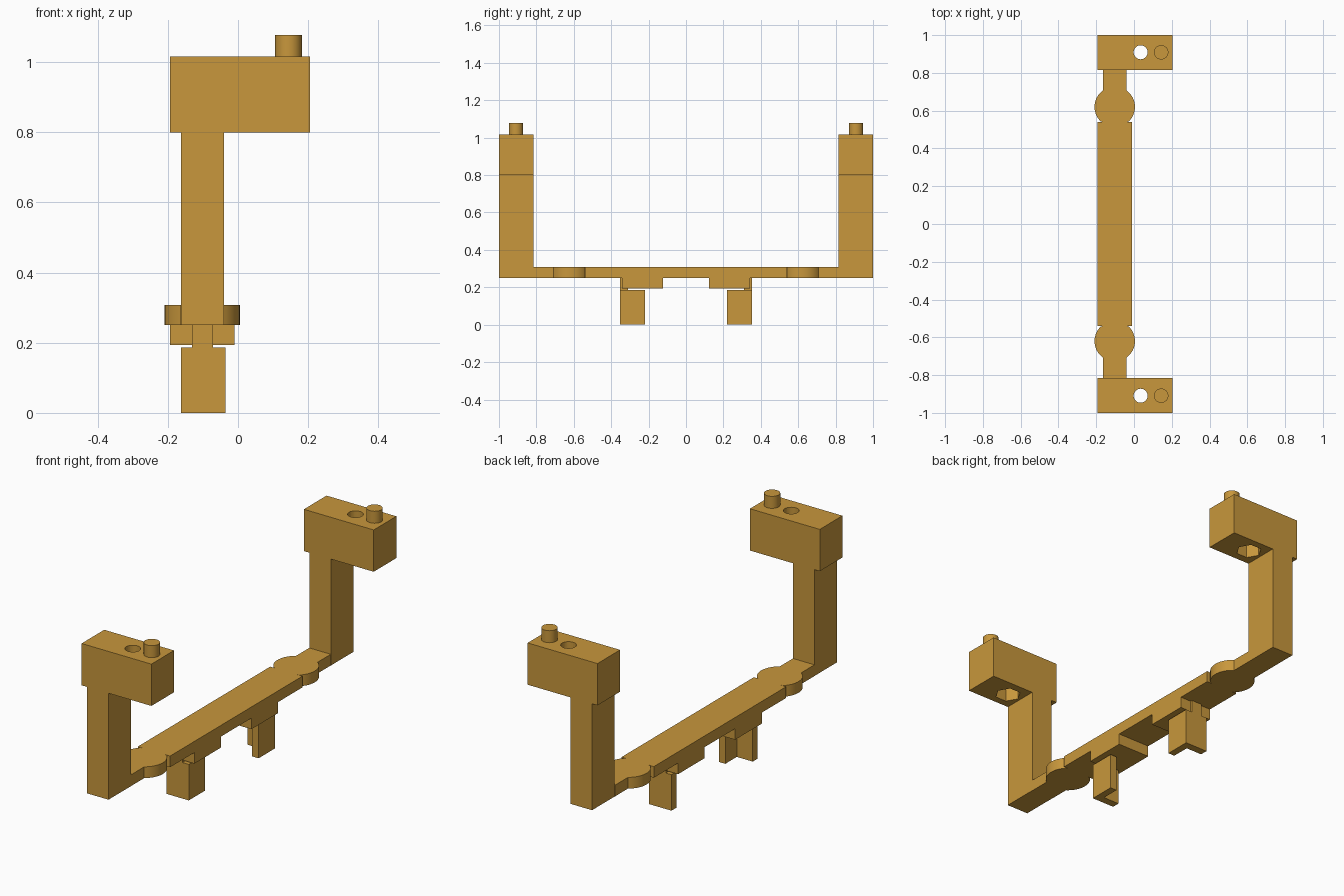
import bpy, bmesh
from math import sin, cos, pi, asin

if "Cube" in bpy.data.objects:
    bpy.data.objects.remove(bpy.data.objects["Cube"])

gold = bpy.data.materials.new("gold_plastic")
gold.diffuse_color = (0.58, 0.31, 0.045, 1)
gold.use_nodes = True
gold.node_tree.nodes["Principled BSDF"].inputs["Base Color"].default_value = gold.diffuse_color


def prism(name, outline, z0, z1, mirror=True, smooth=False):
    """Extrude a flat XY outline from z0 to z1, optionally mirrored across y = 0."""
    bm = bmesh.new()
    face = bm.faces.new([bm.verts.new((x, y, z0)) for x, y in outline])
    ext = bmesh.ops.extrude_face_region(bm, geom=[face])
    for v in ext["geom"]:
        if isinstance(v, bmesh.types.BMVert):
            v.co.z = z1
    bmesh.ops.recalc_face_normals(bm, faces=bm.faces)
    me = bpy.data.meshes.new(name)
    bm.to_mesh(me)
    bm.free()
    me.materials.append(gold)
    ob = bpy.data.objects.new(name, me)
    bpy.context.collection.objects.link(ob)
    if smooth:
        bpy.ops.object.select_all(action="DESELECT")
        ob.select_set(True)
        bpy.context.view_layer.objects.active = ob
        bpy.ops.object.shade_smooth_by_angle()
    if mirror:
        add_mirror(ob)
    return ob


def add_mirror(ob):
    m = ob.modifiers.new("mirror", "MIRROR")
    m.use_axis = (False, True, False)
    m.use_mirror_merge = False


def rect(x0, x1, y0, y1):
    return [(x0, y0), (x1, y0), (x1, y1), (x0, y1)]


def ring(x, y, r, n, turn=0.0):
    return [(x + r * cos(turn + 2 * pi * i / n), y + r * sin(turn + 2 * pi * i / n)) for i in range(n)]


def cut(target, name, outline, z0, z1):
    cutter = prism(name, outline, z0, z1, mirror=False)
    cutter.hide_render = True
    cutter.hide_set(True)
    b = target.modifiers.new(name, "BOOLEAN")
    b.operation = "DIFFERENCE"
    b.solver = "EXACT"
    b.object = cutter


# Flat crossbar with round lobes: half-widths along +y, reflected to make the full outline
CX, R, LOBE, NECK = -0.102, 0.107, 0.62, 0.0615
a = asin(NECK / R)
half = [(0.092, 0.54), (NECK, 0.54)]
for i in range(25):
    t = pi - a - (pi - 2 * a) * i / 24
    half.append((R * sin(t), LOBE + R * cos(t)))
half = [p for p in half if p[1] >= 0.54 or p[0] > 0.075]
half.append((NECK, 0.815))
side = [(w, -y) for w, y in reversed(half)] + half
outline = [(CX + w, y) for w, y in side] + [(CX - w, y) for w, y in reversed(side)]
prism("crossbar", outline, 0.25, 0.308, mirror=False, smooth=True)

# Upright arms and their overhanging heads
prism("upright_post", rect(-0.163, -0.04, 0.815, 1.0), 0.25, 0.80)
head = prism("head_block", rect(-0.194, 0.205, 0.815, 1.0), 0.80, 1.016, mirror=False, smooth=True)
cut(head, "screw_hole_cutter", ring(0.035, 0.909, 0.037, 32), 0.7, 1.1)
cut(head, "nut_pocket_cutter", ring(0.035, 0.909, 0.062, 6), 0.7, 0.87)
add_mirror(head)
prism("locating_pin", ring(0.144, 0.909, 0.038, 32), 1.016, 1.078, smooth=True)

# Pads under the bar, with L-shaped clip legs hung from narrow tabs
prism("under_pad", rect(-0.194, -0.01, 0.124, 0.342), 0.193, 0.25)
prism("leg_tab", rect(-0.131, -0.071, 0.31, 0.352), 0.186, 0.25)
prism("clip_leg", [(-0.163, 0.352), (-0.163, 0.312), (-0.072, 0.312),
                   (-0.072, 0.218), (-0.035, 0.218), (-0.035, 0.352)], 0.0, 0.186)
